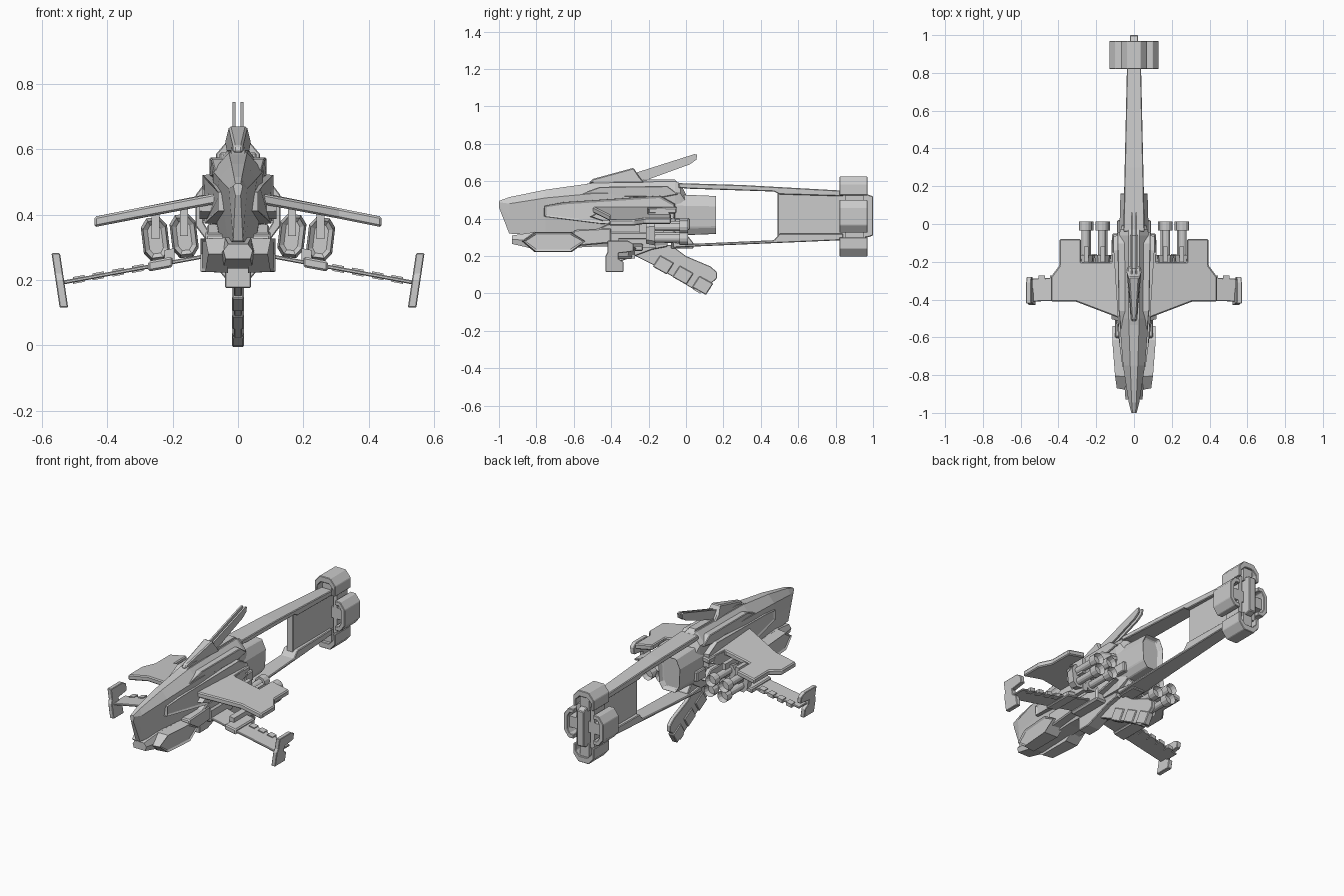
import bpy, bmesh, math
from mathutils import Vector

if "Cube" in bpy.data.objects:
    bpy.data.objects.remove(bpy.data.objects["Cube"])


def finish(name, bm, mirror=False, bevel=0.0):
    bmesh.ops.recalc_face_normals(bm, faces=bm.faces)
    me = bpy.data.meshes.new(name)
    bm.to_mesh(me)
    bm.free()
    ob = bpy.data.objects.new(name, me)
    bpy.context.collection.objects.link(ob)
    if bevel:
        m = ob.modifiers.new("bevel", 'BEVEL')
        m.width, m.segments, m.limit_method = bevel, 1, 'ANGLE'
    if mirror:
        ob.modifiers.new("mirror", 'MIRROR').use_clip = False
    return ob


def prism(name, pts, a, b, axis='x', mirror=False, bevel=0.0, taper=1.0, inset=None, warp=None):
    """Extrude a 2D outline from a to b along an axis; taper/inset shape the b end."""
    cu = sum(p[0] for p in pts) / len(pts)
    cv = sum(p[1] for p in pts) / len(pts)
    place = {'x': lambda u, v, d: (d, u, v), 'y': lambda u, v, d: (u, d, v), 'z': lambda u, v, d: (u, v, d)}[axis]
    bm = bmesh.new()
    v0 = [bm.verts.new(place(u, v, a)) for u, v in pts]
    v1 = [bm.verts.new(place(cu + (u - cu) * taper, cv + (v - cv) * taper, b)) for u, v in pts]
    bm.faces.new(v0)
    end = bm.faces.new(v1)
    for i in range(len(pts)):
        j = (i + 1) % len(pts)
        bm.faces.new((v0[i], v0[j], v1[j], v1[i]))
    bmesh.ops.recalc_face_normals(bm, faces=bm.faces)
    if inset:
        bmesh.ops.inset_region(bm, faces=[end], thickness=inset[0], depth=0)
        for v in end.verts:
            v.co['xyz'.index(axis)] += inset[1]
    if warp:
        for v in bm.verts:
            v.co = Vector(warp(*v.co))
    return finish(name, bm, mirror, bevel)


def loft(name, sections, bevel=0.0):
    """Symmetric hull: each section is (y, [(half width, z), ... bottom to top])."""
    bm = bmesh.new()
    rings = []
    for y, half in sections:
        loop = [(x, z) for x, z in half] + [(-x, z) for x, z in reversed(half)]
        rings.append([bm.verts.new((x, y, z)) for x, z in loop])
    for r, s in zip(rings, rings[1:]):
        for i in range(len(r)):
            j = (i + 1) % len(r)
            bm.faces.new((r[i], r[j], s[j], s[i]))
    bm.faces.new(rings[0])
    bm.faces.new(rings[-1])
    return finish(name, bm, False, bevel)


def rect(u0, u1, v0, v1):
    return [(u0, v0), (u1, v0), (u1, v1), (u0, v1)]


def ngon(cu, cv, r, n=12):
    return [(cu + r * math.cos(2 * math.pi * i / n), cv + r * math.sin(2 * math.pi * i / n)) for i in range(n)]


# Main hull: narrow keel, wide shoulders, sloped nose
hull = []
for y, zb, zt, wb, wm, ws, wt in [
        (-1.0, .46, .495, .008, .012, .014, .008), (-.945, .32, .515, .015, .022, .028, .012),
        (-.75, .31, .555, .03, .045, .058, .02), (-.5, .28, .59, .05, .07, .078, .028),
        (-.06, .27, .60, .06, .075, .08, .03), (-.03, .29, .59, .055, .07, .072, .03),
        (.0, .31, .53, .05, .06, .06, .03)]:
    h = zt - zb
    hull.append((y, [(wb, zb), (wm, zb + .45 * h), (ws, zb + .82 * h), (wt, zt)]))
loft("main_hull", hull)

# Spine ridge on the hull top
prism("spine", [(-.6, .57), (-.45, .605), (-.06, .61), (-.02, .57), (-.1, .55)], -.022, .022)

# Layered side armour with recessed panel
prism("side_armour", [(-.77, .41), (-.77, .47), (-.66, .49), (-.13, .525), (-.05, .48), (-.05, .40), (-.45, .37)],
      .03, .108, mirror=True, taper=.96, inset=(.012, -.006),
      warp=lambda x, y, z: (x - max(0, -.4 - y) * .13, y, z))
prism("shoulder_plate", [(-.6, .52), (-.46, .57), (-.1, .575), (-.04, .53), (-.12, .515)],
      .04, .088, mirror=True, bevel=.004, warp=lambda x, y, z: (x - max(0, -.4 - y) * .1, y, z))
prism("lower_nacelle", [(-.52, .41), (-.44, .455), (-.1, .46), (-.07, .42), (-.14, .385), (-.45, .385)],
      .06, .118, mirror=True, taper=.93)
prism("hull_strake", [(-.5, .33), (-.42, .37), (-.1, .37), (-.05, .32), (-.2, .29), (-.45, .29)], .02, .095, mirror=True, bevel=.005)

# Chin, its hexagonal side pods and belly
loft("chin", [(-.93, [(.038, .265), (.045, .29), (.03, .31)]), (-.8, [(.045, .235), (.055, .28), (.04, .33)]),
              (-.5, [(.045, .25), (.06, .29), (.05, .33)]), (-.1, [(.035, .25), (.05, .28), (.045, .32)])])
prism("chin_pod", [(-.88, .28), (-.81, .33), (-.61, .33), (-.53, .28), (-.61, .222), (-.81, .222)],
      .03, .115, mirror=True, taper=.94, inset=(.011, -.007),
      warp=lambda x, y, z: (x - max(0, -.7 - y) * .14 * (x > .05), y, z))
prism("pod_fairing", [(-.62, .25), (-.6, .34), (-.4, .35), (-.4, .27)], .03, .1, mirror=True, bevel=.006)
prism("belly_mount", [(-.42, .175), (-.34, .175), (-.18, .235), (-.1, .25), (-.1, .29), (-.42, .29)], -.04, .04, bevel=.004)

# Engine block and nozzle recess
prism("engine_block", [(-.072, .35), (-.045, .31), (.045, .31), (.072, .35), (.078, .47), (.05, .53), (-.05, .53), (-.078, .47)],
      -.06, .165, 'y', bevel=.005, taper=.92, inset=(.014, -.03))
prism("engine_side_fin", [(-.06, .34), (.02, .34), (.02, .40), (-.06, .40)], .06, .09, mirror=True, bevel=.005)

# Top gun housing and twin barrels
prism("gun_housing", [(-.52, .59), (-.5, .612), (-.28, .672), (-.25, .625), (-.22, .59)], -.035, .035, bevel=.006,
      warp=lambda x, y, z: (x * (.4 if y < -.49 else 1) * (.8 if z > .65 else 1), y, z))
prism("gun_barrel", [(-.27, .605), (-.27, .645), (.045, .745), (.06, .742), (.055, .715), (.02, .69), (-.2, .61)],
      .007, .017, mirror=True)

# Twin tail booms, joined by a web panel
slim = lambda x, y, z: (x * (1 - .4 * max(0, y)), y, z)
prism("upper_boom", [(-.04, .565), (-.04, .59), (.3, .58), (.84, .55), (.84, .52), (.5, .53), (.47, .545), (.02, .56)],
      -.056, .056, bevel=.004, warp=slim)
prism("lower_boom", [(-.07, .245), (-.07, .275), (.02, .265), (.47, .285), (.5, .32), (.84, .32), (.84, .285), (.3, .262), (.02, .25)],
      -.056, .056, bevel=.004, warp=slim)
prism("tail_web", [(.49, .30), (.49, .54), (.97, .53), (1.0, .52), (1.0, .31), (.97, .3)], -.022, .022, bevel=.004)
prism("boom_root", [(-.08, .24), (-.08, .32), (.0, .32), (.04, .27), (.04, .24)], -.04, .04, bevel=.004)

# Tail ring: two arches, side plates and links
arch = [(-.068, .525), (-.068, .585), (-.034, .625), (.034, .625), (.068, .585), (.068, .525),
        (.052, .525), (.05, .565), (.026, .59), (-.026, .59), (-.05, .565), (-.052, .525)]
for label, flip in (("upper", 1), ("lower", -1)):
    pts = [(x, .412 + flip * (z - .412)) for x, z in arch]
    prism(label + "_tail_arch", pts, .82, .97, 'y', bevel=.003)
    zs = sorted((.412 + flip * .1, .412 + flip * .185))
    prism(label + "_tail_core", rect(-.03, .03, *zs), .84, .96, 'y')
prism("tail_side_plate", [(.065, .325), (.1, .325), (.13, .365), (.13, .46), (.1, .5), (.065, .5), (.065, .475),
                          (.09, .475), (.105, .45), (.105, .375), (.09, .35), (.065, .35)],
      .82, .97, 'y', mirror=True, bevel=.003)
prism("tail_link", rect(.02, .108, .38, .445), .85, .95, 'y', mirror=True)
prism("tail_post", rect(.035, .06, .29, .535), .85, .95, 'y', mirror=True)

# Upper wings, notched for the launch pods
wing_drop = lambda x, y, z: (x, y, z - .2 * (x - .1) - .03 * max(0, -.4 - y))
prism("upper_wing", [(.06, -.505), (.1, -.49), (.31, -.41), (.44, -.41), (.44, -.28), (.395, -.22), (.395, -.08),
                     (.28, -.08), (.28, -.2), (.12, -.2), (.115, -.05), (.06, -.05)],
      .43, .462, 'z', mirror=True, bevel=.006, warp=wing_drop)

# Launch pods under the wings: end collars around paired tubes
for k, (cx, cz) in enumerate([(.165, .335), (.253, .325)]):
    oct_pts = [(-.02, -.066), (.02, -.066), (.04, -.04), (.04, .04), (.02, .066), (-.02, .066), (-.04, .04), (-.04, -.04)]
    pts = [(cx + u + .12 * v, cz + v - .12 * u) for u, v in oct_pts]
    prism(f"pod_front_{k}", pts, -.165, -.215, 'y', mirror=True, taper=.85, inset=(.014, .012))
    for j, s in enumerate((-1, 1)):
        c = (cx + .004 * s, cz + .031 * s)
        prism(f"pod_tube_{k}_{j}", ngon(*c, .021), -.17, -.02, 'y', mirror=True)
        prism(f"pod_nozzle_{k}_{j}", ngon(*c, .034), -.035, .012, 'y', mirror=True, inset=(.008, -.03))
    prism(f"pod_pylon_{k}", rect(cx - .012, cx + .012, cz, .42), -.25, -.12, 'y', mirror=True)

# Lower wings, joints, trailing flaps and tip plates
low = lambda x, y, z: (x, y, z - .185 * (x - .1))
prism("lower_wing", [(.03, -.4), (.545, -.41), (.545, -.29), (.42, -.285), (.03, -.24)],
      .267, .279, 'z', mirror=True, bevel=.003, warp=low)
prism("wing_root_block", rect(.03, .105, -.41, -.19), .25, .33, 'z', mirror=True, bevel=.01)
prism("wing_joint", rect(.2, .275, -.415, -.23), .258, .29, 'z', mirror=True, bevel=.006, warp=low)
prism("joint_pylon", rect(.195, .225, -.36, -.16), .27, .315, 'z', mirror=True, warp=low)
for i in range(4):
    x = .29 + i * .06
    prism(f"trailing_flap_{i}", rect(x, x + .035, -.31, -.272), .263, .284, 'z', mirror=True, warp=low)
prism("wing_tip_plate", [(-.43, .115), (-.335, .115), (-.335, .17), (-.36, .185), (-.36, .215), (-.28, .225),
                         (-.28, .265), (-.31, .282), (-.42, .282), (-.42, .22), (-.43, .2)],
      .533, .559, mirror=True, bevel=.003, warp=lambda x, y, z: (x + .15 * (z - .2), y, z))

# Swept ventral fin with raised plates
prism("ventral_fin", [(-.28, .25), (-.27, .2), (-.18, .155), (.07, .005), (.095, .02), (.165, .08), (.165, .115),
                      (.13, .145), (.0, .2), (-.08, .26)], -.012, .012, bevel=.003)
a = math.radians(-29)
for i in range(3):
    cy, cz = -.12 + i * .105, .155 - i * .055
    corners = [(-.045, -.038), (.04, -.038), (.045, .034), (-.04, .034)]
    pts = [(cy + u * math.cos(a) - v * math.sin(a), cz + u * math.sin(a) + v * math.cos(a)) for u, v in corners]
    prism(f"fin_plate_{i}", pts, -.018, .018, bevel=.004)
prism("fin_tip", [(.04, .02), (.075, .0), (.1, .025), (.06, .04)], -.016, .016)
